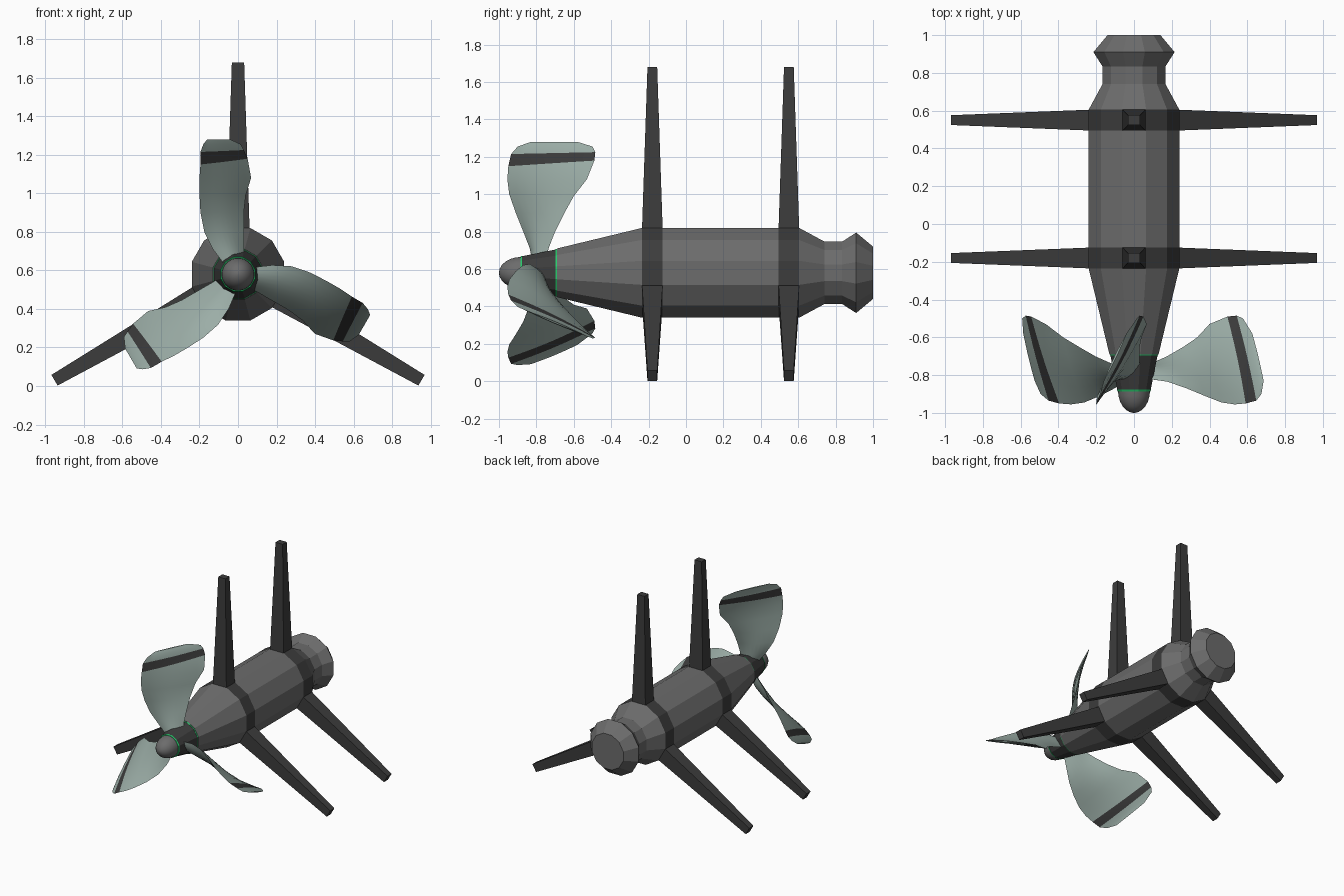
import bpy, bmesh, math
from mathutils import Matrix, Vector

if "Cube" in bpy.data.objects:
    bpy.data.objects.remove(bpy.data.objects["Cube"], do_unlink=True)

AXIS = Vector((0, 0, 0.58))
SIDES = 12


def material(name, r, g, b):
    mat = bpy.data.materials.new(name)
    mat.use_nodes = True
    mat.diffuse_color = (r, g, b, 1)
    bsdf = mat.node_tree.nodes["Principled BSDF"]
    bsdf.inputs["Base Color"].default_value = (r, g, b, 1)
    bsdf.inputs["Roughness"].default_value = 0.7
    return mat


body_grey = material("body grey", 0.15, 0.15, 0.15)
dark_grey = material("dark grey", 0.045, 0.045, 0.045)
blade_grey = material("pale green grey", 0.33, 0.42, 0.385)
green = material("bright green", 0.02, 0.6, 0.15)


def finish(name, bm, mats, smooth=False):
    bmesh.ops.recalc_face_normals(bm, faces=bm.faces)
    mesh = bpy.data.meshes.new(name)
    bm.to_mesh(mesh)
    bm.free()
    for mat in mats:
        mesh.materials.append(mat)
    obj = bpy.data.objects.new(name, mesh)
    bpy.context.collection.objects.link(obj)
    if smooth:
        bpy.ops.object.select_all(action="DESELECT")
        obj.select_set(True)
        bpy.context.view_layer.objects.active = obj
        bpy.ops.object.shade_smooth_by_angle(angle=math.radians(50))
    return obj


def skin(bm, rings, cap_start=True, cap_end=True, rule=lambda row: 0):
    """Join closed rings of points into a tube with optional caps."""
    loops = [[bm.verts.new(p) for p in ring] for ring in rings]
    n = len(loops[0])
    for row, (a, b) in enumerate(zip(loops, loops[1:])):
        for i in range(n):
            j = (i + 1) % n
            face = bm.faces.new((a[i], a[j], b[j], b[i]))
            face.material_index = rule(row)
    if cap_start:
        bm.faces.new(loops[0]).material_index = rule(0)
    if cap_end:
        bm.faces.new(loops[-1]).material_index = rule(len(loops) - 2)


def turned(name, profile, mats, dark_rows=(), smooth=False, sides=SIDES):
    """Turn (y, flat radius) pairs around the long axis."""
    rings = []
    for y, flat in profile:
        r = flat / math.cos(math.pi / sides)
        angles = [math.tau * (i + 0.5) / sides for i in range(sides)]
        rings.append([AXIS + Vector((r * math.cos(a), y, r * math.sin(a))) for a in angles])
    bm = bmesh.new()
    skin(bm, rings, rule=lambda row: int(row in dark_rows))
    return finish(name, bm, mats, smooth)


# Main hull with two flush dark mounting bands
turned("hull", [(-0.69, 0.13), (-0.235, 0.24), (-0.125, 0.24), (0.495, 0.24),
                (0.605, 0.24), (0.74, 0.167), (0.84, 0.167)],
       [body_grey, dark_grey], dark_rows=(1, 3))

# Flared tail collar
turned("tail_collar", [(0.835, 0.167), (0.91, 0.215), (1.0, 0.14)], [body_grey])

# Propeller hub, its glowing rings and the rounded nose
turned("hub", [(-0.88, 0.088), (-0.695, 0.125)], [dark_grey])
turned("rear_ring", [(-0.697, 0.126), (-0.686, 0.129)], [green])
turned("front_ring", [(-0.886, 0.087), (-0.877, 0.091)], [green])
nose = [(-0.88 - 0.12 * math.sin(a), 0.085 * math.cos(a))
        for a in (math.radians(d) for d in range(0, 91, 15))]
nose[-1] = (nose[-1][0], 0.004)
turned("nose", nose, [body_grey], smooth=True, sides=SIDES * 2)


# Tapered fins, three around each band
def fin(name, y, turn):
    rings = []
    for r, half_x, half_y in ((0.2, 0.06, 0.055), (0.24, 0.06, 0.055), (1.1, 0.032, 0.026)):
        corners = ((-1, -1), (1, -1), (1, 1), (-1, 1))
        rings.append([AXIS + turn @ Vector((sx * half_x, y + sy * half_y, r))
                      for sx, sy in corners])
    bm = bmesh.new()
    skin(bm, rings)
    finish(name, bm, [dark_grey])


# Blade rows from root to tip: leading edge, then trailing edge, (x, y, radius)
BLADE = [
    ((-0.07, -0.82, 0.05), (0.04, -0.75, 0.05)),
    ((-0.13, -0.835, 0.13), (0.03, -0.735, 0.13)),
    ((-0.175, -0.87, 0.22), (0.03, -0.70, 0.22)),
    ((-0.195, -0.91, 0.32), (0.03, -0.65, 0.32)),
    ((-0.20, -0.945, 0.42), (0.04, -0.60, 0.41)),
    ((-0.20, -0.955, 0.50), (0.068, -0.53, 0.50)),
    ((-0.195, -0.95, 0.57), (0.05, -0.49, 0.60)),
    ((-0.195, -0.935, 0.635), (0.03, -0.485, 0.645)),
    ((-0.18, -0.90, 0.675), (0.015, -0.50, 0.675)),
    ((-0.16, -0.83, 0.70), (-0.04, -0.58, 0.70)),
]
STRIPE_ROW = 6
STEPS = 8


def blade(name, turn):
    rings = []
    for row, (lead, trail) in enumerate(BLADE):
        lead, trail = Vector(lead), Vector(trail)
        chord = trail - lead
        normal = Vector((-chord.y, chord.x, 0)).normalized()
        thick = 0.022 * (1 - row / len(BLADE)) + 0.003
        ring = []
        for i in range(STEPS * 2):
            t = i / STEPS if i <= STEPS else 2 - i / STEPS
            side = 1 if i < STEPS else -1
            bulge = math.sin(math.pi * t)
            point = lead + chord * t + normal * side * thick * bulge
            ring.append(AXIS + turn @ point)
        rings.append(ring)
    bm = bmesh.new()
    skin(bm, rings, rule=lambda row: int(row == STRIPE_ROW))
    finish(name, bm, [blade_grey, dark_grey], smooth=True)


for k, place in enumerate(("top", "left", "right")):
    turn = Matrix.Rotation(math.tau * k / 3, 3, "Y")
    fin("front_fin_" + place, -0.18, turn)
    fin("rear_fin_" + place, 0.55, turn)
    blade("propeller_blade_" + place, turn)
